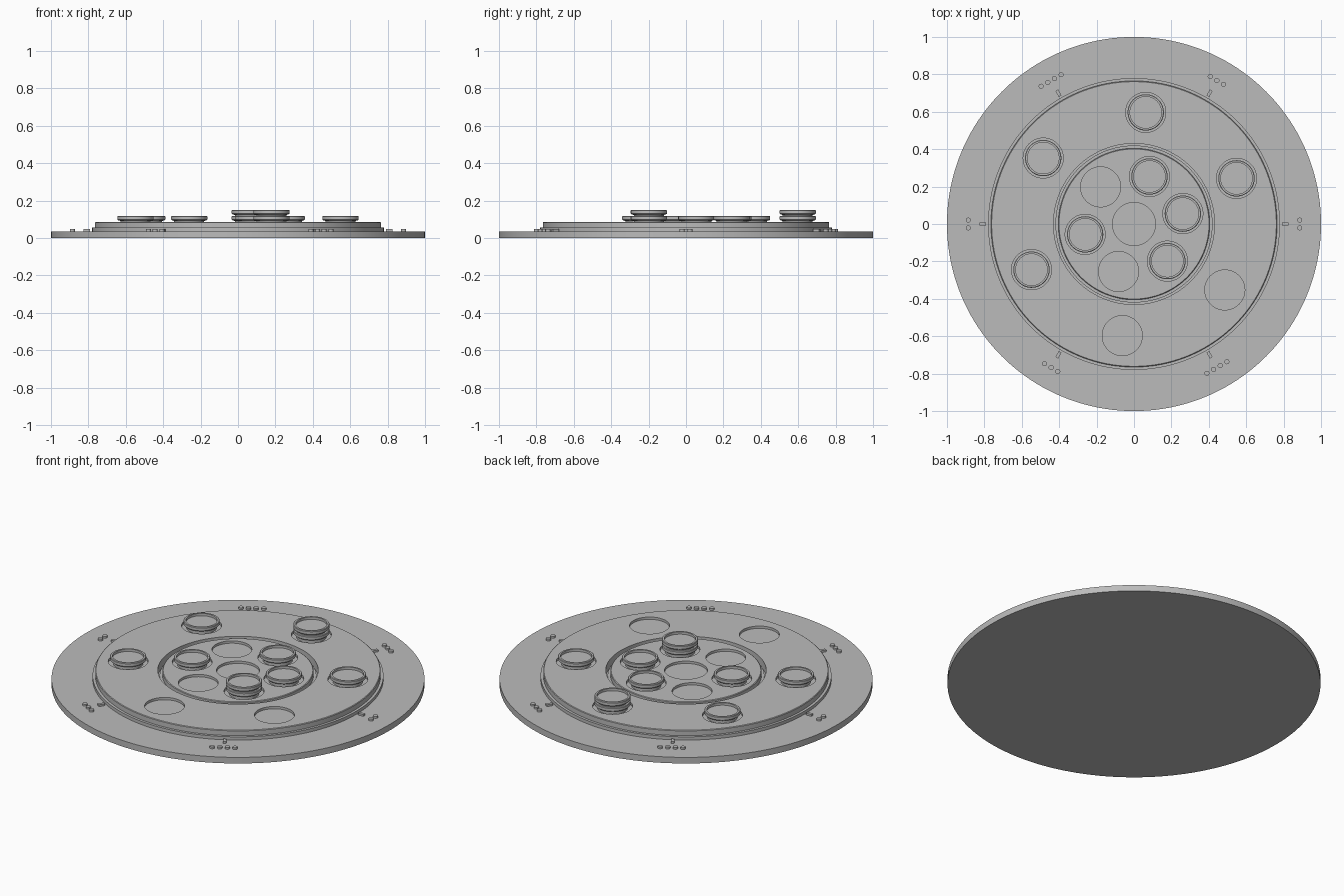
import bpy, bmesh, math
from mathutils import Matrix

cube = bpy.data.objects.get("Cube")
if cube:
    bpy.data.objects.remove(cube)

grey = bpy.data.materials.new("plain grey")
grey.use_nodes = True
grey.diffuse_color = (0.5, 0.5, 0.5, 1)
grey.node_tree.nodes["Principled BSDF"].inputs["Base Color"].default_value = (0.5, 0.5, 0.5, 1)

BASE, STEP, TOP, FLOOR = 0.036, 0.055, 0.086, 0.072


def finish(bm, name):
    bmesh.ops.recalc_face_normals(bm, faces=bm.faces)
    mesh = bpy.data.meshes.new(name)
    bm.to_mesh(mesh)
    bm.free()
    mesh.materials.append(grey)
    ob = bpy.data.objects.new(name, mesh)
    bpy.context.collection.objects.link(ob)
    return ob


def smooth(ob):
    bpy.ops.object.select_all(action='DESELECT')
    ob.select_set(True)
    bpy.context.view_layer.objects.active = ob
    bpy.ops.object.shade_smooth_by_angle(angle=math.radians(30))


def lathe(name, profile, sides, closed=False):
    """Revolve an (r, z) profile about the z axis."""
    bm = bmesh.new()
    vs = [bm.verts.new((r, 0, z)) for r, z in profile]
    pairs = list(zip(vs, vs[1:])) + ([(vs[-1], vs[0])] if closed else [])
    edges = [bm.edges.new(p) for p in pairs]
    bmesh.ops.spin(bm, geom=vs + edges, cent=(0, 0, 0), axis=(0, 0, 1),
                   angle=math.tau, steps=sides)
    bmesh.ops.remove_doubles(bm, verts=bm.verts, dist=1e-5)
    return finish(bm, name)


def polar(radius, degrees):
    a = math.radians(degrees)
    return radius * math.cos(a), radius * math.sin(a)


def drill(ob, spots):
    """Cut round pockets, each given as ((x, y), radius), then discard the cutter."""
    bm = bmesh.new()
    for (x, y), r in spots:
        bmesh.ops.create_cone(bm, cap_ends=True, segments=64, radius1=r, radius2=r, depth=0.1,
                              matrix=Matrix.Translation((x, y, FLOOR + 0.05)))
    cutter = finish(bm, "pocket_cutter")
    cutter.hide_render = True
    mod = ob.modifiers.new("pockets", 'BOOLEAN')
    mod.operation, mod.solver, mod.object = 'DIFFERENCE', 'EXACT', cutter
    bpy.context.view_layer.objects.active = ob
    bpy.ops.object.modifier_apply(modifier=mod.name)
    bpy.data.objects.remove(cutter)


# Base board
smooth(lathe("base_board", [(0, 0), (1, 0), (1, BASE), (0, BASE)], 160))

# Outer turning ring with a stepped rim
outer_angles = [24 + 60 * k for k in range(6)]
ring = lathe("outer_ring", [(0.43, 0.02), (0.78, 0.02), (0.78, STEP), (0.765, STEP),
                            (0.765, TOP - 0.003), (0.761, TOP), (0.43, TOP)], 160, closed=True)
drill(ring, [(polar(0.6, a), 0.107) for a in outer_angles])
smooth(ring)

# Inner turning disc with a stepped rim
inner_angles = [12 + 60 * k for k in range(6)]
disc = lathe("inner_disc", [(0, 0.02), (0.42, 0.02), (0.42, STEP), (0.405, STEP),
                            (0.405, TOP - 0.003), (0.401, TOP), (0, TOP)], 128)
drill(disc, [(polar(0.267, a), 0.107) for a in inner_angles] + [((0, 0), 0.115)])
smooth(disc)

# Stackable tokens: narrow foot, wide flange, dished top
token_profile = [(0, 0), (0.08, 0), (0.08, 0.02), (0.09, 0.021), (0.097, 0.027),
                 (0.097, 0.043), (0.094, 0.046), (0.084, 0.046), (0.084, 0.032), (0, 0.032)]
token = lathe("token", token_profile, 64)
smooth(token)


def place_token(x, y, level):
    ob = token.copy()
    ob.location = (x, y, FLOOR + 0.032 * level)
    bpy.context.collection.objects.link(ob)


for radius, angles, stacked in ((0.6, (24, 84, 144, 204), 84), (0.267, (12, 72, 192, 312), 312)):
    for a in angles:
        for level in range(2 if a == stacked else 1):
            place_token(*polar(radius, a), level)
bpy.data.objects.remove(token)

# Sector markers: a small bar and a row of counting pips
for sector, count in enumerate((2, 3, 4, 2, 3, 4)):
    turn = Matrix.Rotation(math.radians(60 * sector), 4, 'Z')
    bm = bmesh.new()
    bmesh.ops.create_cube(bm, size=1, matrix=turn @ Matrix.Translation((0.808, 0, 0.04))
                          @ Matrix.Diagonal((0.036, 0.017, 0.014, 1)))
    finish(bm, "sector_bar")
    bm = bmesh.new()
    for i in range(count):
        offset = (i - (count - 1) / 2) * 0.041
        bmesh.ops.create_cone(bm, cap_ends=True, segments=24, radius1=0.0135, radius2=0.0135,
                              depth=0.014,
                              matrix=turn @ Matrix.Translation((0.886, offset, 0.04)))
    smooth(finish(bm, "sector_pips"))
